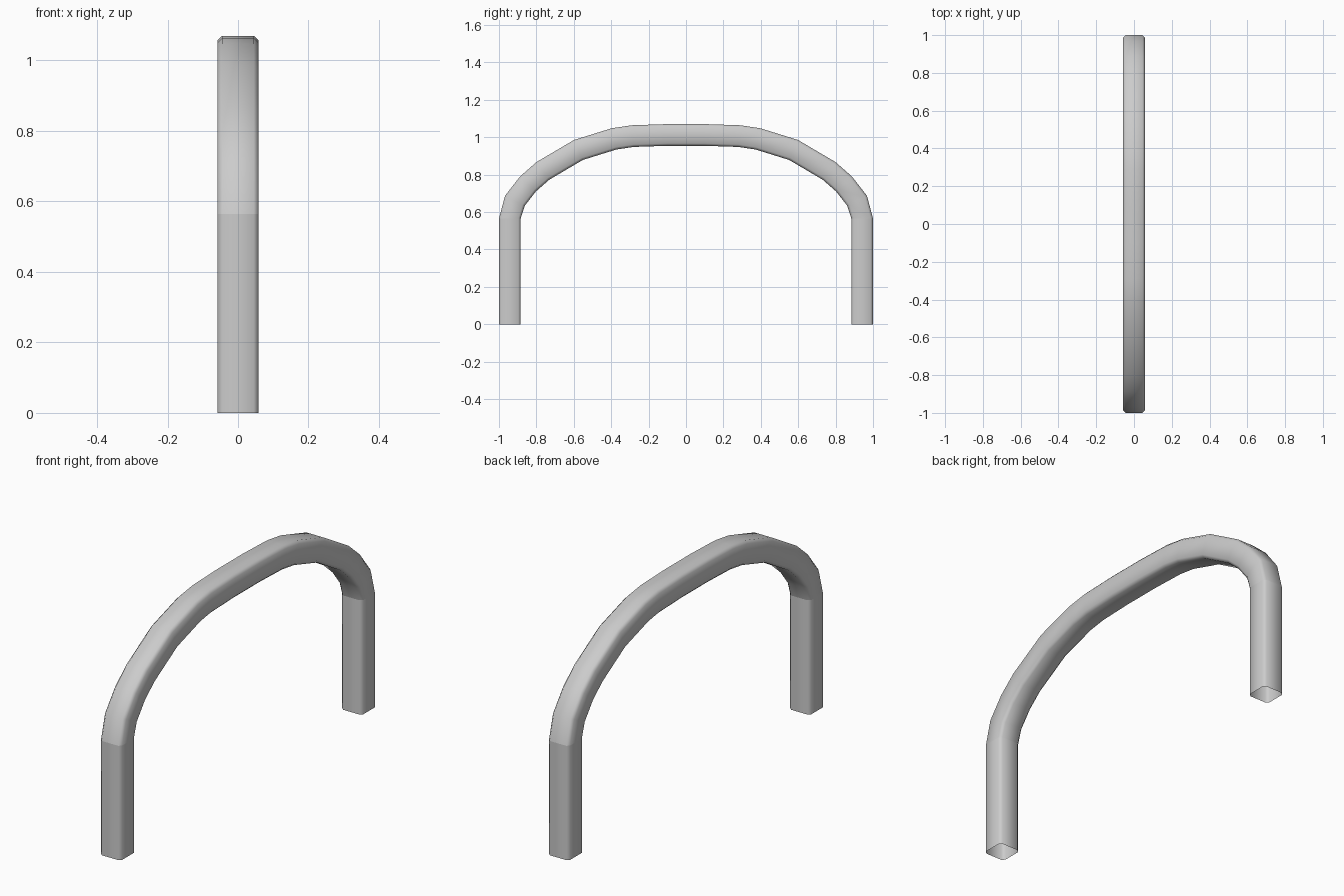
import bpy
import bmesh
import math
from mathutils import Vector

default = bpy.data.objects.get("Cube")
if default:
    bpy.data.objects.remove(default, do_unlink=True)

grey = bpy.data.materials.new("light grey metal")
grey.use_nodes = True
colour = (0.6, 0.6, 0.6, 1)
grey.diffuse_color = colour
grey.node_tree.nodes["Principled BSDF"].inputs["Base Color"].default_value = colour

HALF = 0.058      # half width of the square bar
CHAMFER = 0.013   # cut corners
LEG_Y = 1 - HALF
LEG_TOP = 0.565

# Square section with cut corners: (sideways, outward)
c = HALF - CHAMFER
SECTION = [(HALF, -c), (HALF, c), (c, HALF), (-c, HALF),
           (-HALF, c), (-HALF, -c), (-c, -HALF), (c, -HALF)]


def sweep(name, path, flat_ends):
    """Open-ended bar along (y, z) points, mitred at each point."""
    bm = bmesh.new()
    pts = [Vector(p) for p in path]
    rings = []
    for i, p in enumerate(pts):
        before = (p - pts[i - 1]).normalized() if i else None
        after = (pts[i + 1] - p).normalized() if i < len(pts) - 1 else None
        before, after = before or after, after or before
        tangent = (before + after).normalized()
        normal = Vector((-tangent.y, tangent.x)) / tangent.dot(after)
        if flat_ends and i in (0, len(pts) - 1):
            normal = Vector((math.copysign(1, p.x), 0))
        rings.append([bm.verts.new((s, p.x + normal.x * o, p.y + normal.y * o))
                      for s, o in SECTION])
    for a, b in zip(rings, rings[1:]):
        for k in range(len(SECTION)):
            n = (k + 1) % len(SECTION)
            bm.faces.new((a[k], a[n], b[n], b[k]))
    bmesh.ops.recalc_face_normals(bm, faces=bm.faces)
    mesh = bpy.data.meshes.new(name)
    bm.to_mesh(mesh)
    bm.free()
    mesh.materials.append(grey)
    obj = bpy.data.objects.new(name, mesh)
    bpy.context.collection.objects.link(obj)
    bpy.ops.object.select_all(action="DESELECT")
    obj.select_set(True)
    bpy.context.view_layer.objects.active = obj
    bpy.ops.object.shade_smooth_by_angle(angle=math.radians(60))


# Straight legs, open underneath
for name, side in (("front_leg", -1), ("back_leg", 1)):
    sweep(name, [(side * LEG_Y, 0), (side * LEG_Y, LEG_TOP)], True)

# Arched top, mirrored about the middle
half = [(-LEG_Y, LEG_TOP), (-0.915, 0.66), (-0.845, 0.75), (-0.765, 0.82),
        (-0.575, 0.932), (-0.385, 0.991), (-0.285, 1.006), (-0.1, 1.012)]
sweep("arched_top", half + [(-y, z) for y, z in reversed(half)], True)
